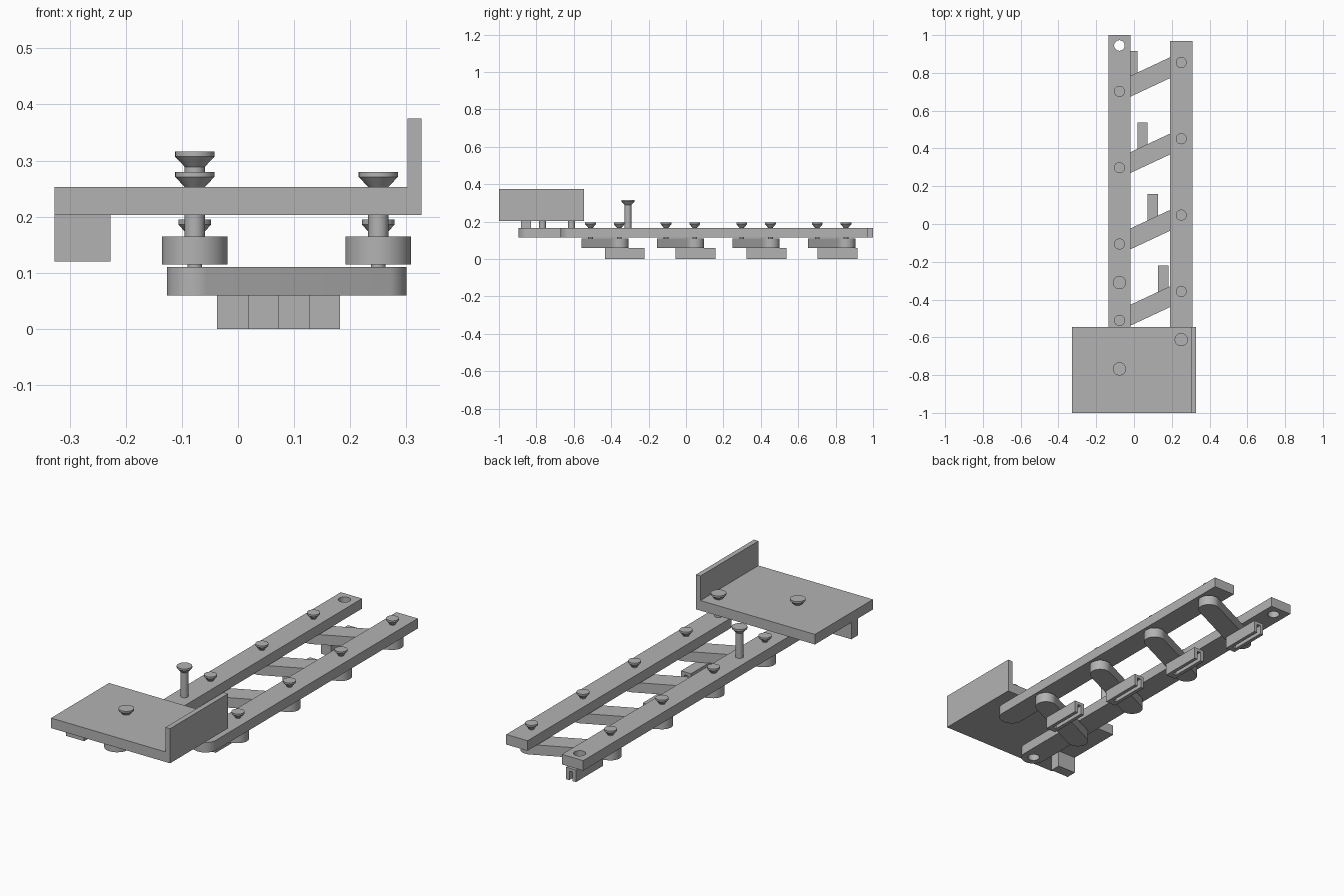
import bpy, bmesh, math
from mathutils import Vector

if "Cube" in bpy.data.objects:
    bpy.data.objects.remove(bpy.data.objects["Cube"])

GREY = (0.45, 0.45, 0.45, 1)
metal = bpy.data.materials.new("grey metal")
metal.use_nodes = True
metal.diffuse_color = GREY
metal.node_tree.nodes["Principled BSDF"].inputs["Base Color"].default_value = GREY


def finish(name, bm):
    bmesh.ops.recalc_face_normals(bm, faces=bm.faces)
    mesh = bpy.data.meshes.new(name)
    bm.to_mesh(mesh)
    bm.free()
    mesh.materials.append(metal)
    ob = bpy.data.objects.new(name, mesh)
    bpy.context.collection.objects.link(ob)
    return ob


def smooth(ob):
    bpy.ops.object.select_all(action='DESELECT')
    ob.select_set(True)
    bpy.context.view_layer.objects.active = ob
    bpy.ops.object.shade_smooth_by_angle(angle=math.radians(30))


def prism(name, outline, z0, z1):
    """Extrude a flat outline upwards."""
    bm = bmesh.new()
    face = bm.faces.new([bm.verts.new((x, y, z0)) for x, y in outline])
    top = bmesh.ops.extrude_face_region(bm, geom=[face])["geom"]
    bmesh.ops.translate(bm, vec=(0, 0, z1 - z0),
                        verts=[v for v in top if isinstance(v, bmesh.types.BMVert)])
    return finish(name, bm)


def box(name, x0, x1, y0, y1, z0, z1):
    return prism(name, [(x0, y0), (x1, y0), (x1, y1), (x0, y1)], z0, z1)


def arc(cx, cy, r, start, sweep=math.pi, n=24):
    return [(cx + r * math.cos(start + sweep * i / n),
             cy + r * math.sin(start + sweep * i / n)) for i in range(n + 1)]


def lathe(name, x, y, profile, n=32):
    """Stack circular rings of (radius, z) around a vertical axis."""
    bm = bmesh.new()
    rings = [[bm.verts.new((x + r * math.cos(math.tau * i / n),
                            y + r * math.sin(math.tau * i / n), z))
              for i in range(n)] for r, z in profile]
    for a, b in zip(rings, rings[1:]):
        for i in range(n):
            j = (i + 1) % n
            bm.faces.new((a[i], a[j], b[j], b[i]))
    bm.faces.new(rings[0])
    bm.faces.new(rings[-1])
    ob = finish(name, bm)
    smooth(ob)
    return ob


def cut(ob, cutter):
    mod = ob.modifiers.new("hole", 'BOOLEAN')
    mod.operation = 'DIFFERENCE'
    mod.solver = 'EXACT'
    mod.object = cutter
    bpy.context.view_layer.update()
    bpy.context.view_layer.objects.active = ob
    bpy.ops.object.modifier_apply(modifier=mod.name)
    bpy.data.objects.remove(cutter)


def pin(name, x, y, r, head, z0, z_neck, z_top):
    """Shaft with a countersunk head."""
    rim = z_top - 0.009
    lathe(name, x, y, [(r, z0), (r, z_neck), (head, rim), (head, z_top)])


LEFT_X, RIGHT_X = -0.077, 0.25
HALF = 0.0585

# Mounting plate with upright flange and stop block
box("mounting_plate", -0.327, 0.327, -1, -0.545, 0.203, 0.253)
flange = box("side_flange", 0.302, 0.327, -1, -0.545, 0.253, 0.375)
for y in (-0.935, -0.765, -0.6):
    bm = bmesh.new()
    bmesh.ops.create_cone(bm, cap_ends=True, segments=32, radius1=0.021,
                          radius2=0.021, depth=0.2)
    for v in bm.verts:
        v.co = Vector((v.co.z + 0.315, v.co.y + y, v.co.x + 0.32))
    cut(flange, finish("cutter", bm))
smooth(flange)
box("stop_block", -0.327, -0.227, -0.883, -0.83, 0.12, 0.203)

# Two long bars, rounded at the front end
for name, x, front, back in (("long_bar", LEFT_X, -0.838, 1.0),
                             ("short_bar", RIGHT_X, -0.612, 0.97)):
    outline = arc(x, front, HALF, math.pi) + [(x + HALF, back), (x - HALF, back)]
    bar = prism(name, outline, 0.115, 0.165)
    if name == "long_bar":
        for y in (-0.838, 0.945):
            cut(bar, lathe("cutter", x, y, [(0.028, 0.05), (0.028, 0.19)]))
    smooth(bar)

# Plate pivots and handle pin
pin("left_plate_pivot", LEFT_X, -0.767, 0.018, 0.035, 0.13, 0.253, 0.28)
pin("right_plate_pivot", RIGHT_X, -0.612, 0.018, 0.035, 0.13, 0.253, 0.28)
pin("handle_pin", LEFT_X, -0.31, 0.018, 0.035, 0.13, 0.289, 0.316)

# Four linked arms, each carrying a slotted holder
for i in range(4):
    a = Vector((LEFT_X, -0.51 + 0.404 * i))
    b = Vector((RIGHT_X, -0.357 + 0.404 * i))
    ang = math.atan2(b.y - a.y, b.x - a.x)
    outline = (arc(a.x, a.y, 0.05, ang + math.pi / 2)
               + arc(b.x, b.y, 0.05, ang - math.pi / 2))
    smooth(prism(f"arm_{i + 1}", outline, 0.06, 0.11))
    for side, p in (("left", a), ("right", b)):
        pin(f"{side}_arm_rivet_{i + 1}", p.x, p.y, 0.013, 0.029, 0.08, 0.168, 0.195)

    x, y = 0.127 - 0.0547 * i, -0.434 + 0.379 * i
    holder = box(f"holder_{i + 1}", x, x + 0.0547, y, y + 0.213, 0, 0.06)
    cut(holder, box("cutter", x + 0.018, x + 0.037, y + 0.03, y + 0.3, -0.05, 0.045))
